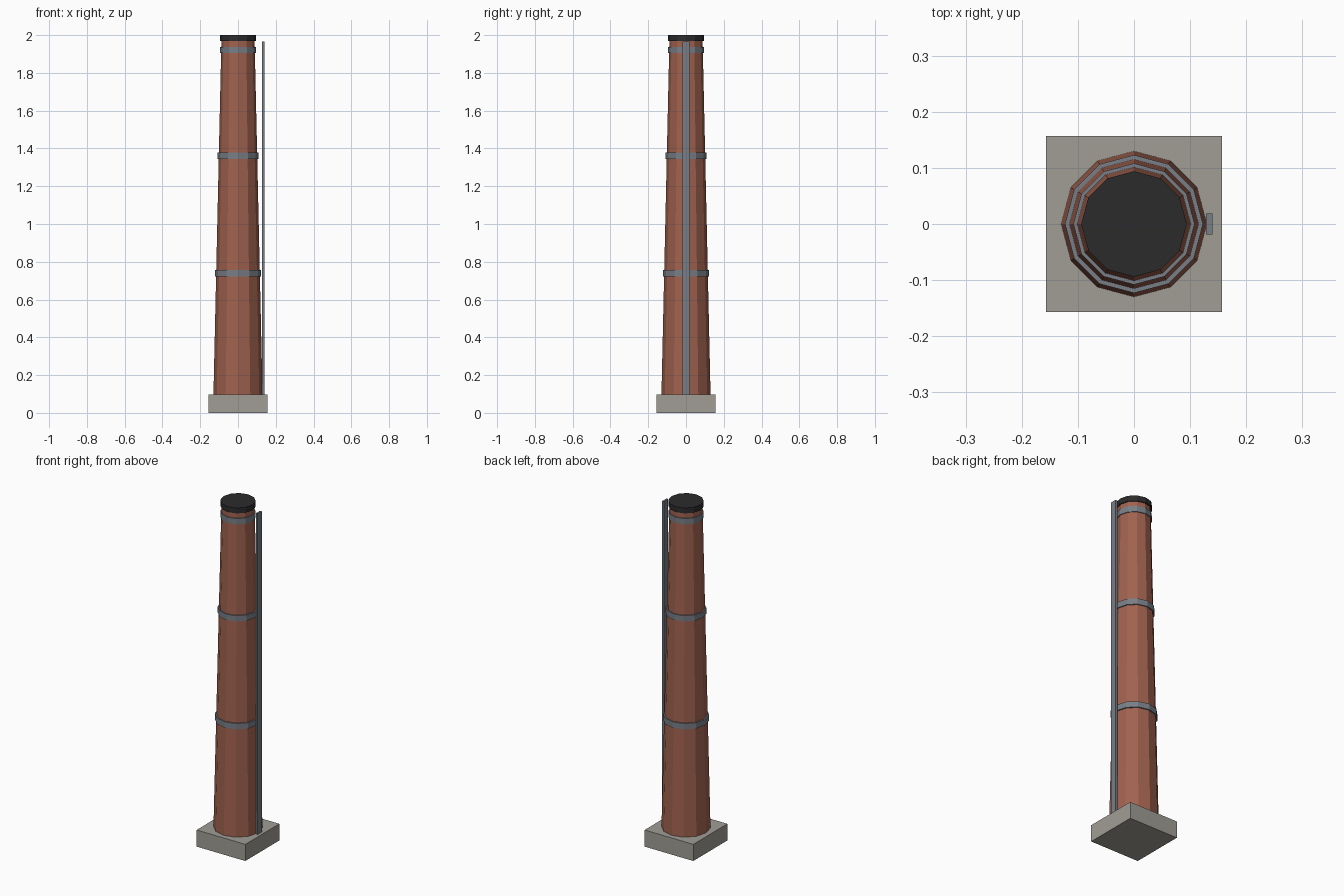
import bpy, math

if "Cube" in bpy.data.objects:
    bpy.data.objects.remove(bpy.data.objects["Cube"])


def material(name, rgb):
    m = bpy.data.materials.new(name)
    lin = [((c / 255 + 0.055) / 1.055) ** 2.4 for c in rgb]
    m.diffuse_color = (*lin, 1)
    m.use_nodes = True
    m.node_tree.nodes["Principled BSDF"].inputs["Base Color"].default_value = m.diffuse_color
    return m


BRICK = material("brick", (160, 98, 79))
STONE = material("stone", (160, 157, 149))
SOOT = material("soot", (43, 43, 43))
STEEL = material("steel", (120, 126, 134))


def finish(name, mat):
    ob = bpy.context.object
    ob.name = name
    ob.data.materials.append(mat)
    return ob


def tube(name, r1, r2, z1, z2, mat):
    # 12-sided solid with a corner on each axis
    bpy.ops.mesh.primitive_cone_add(vertices=12, radius1=r1, radius2=r2,
                                    depth=z2 - z1, location=(0, 0, (z1 + z2) / 2))
    return finish(name, mat)


def box(name, lo, hi, mat):
    bpy.ops.mesh.primitive_cube_add(size=1, location=[(a + b) / 2 for a, b in zip(lo, hi)])
    bpy.context.object.scale = [b - a for a, b in zip(lo, hi)]
    return finish(name, mat)


# plinth, tapered stack and cap
box("base_plinth", (-0.157, -0.157, 0), (0.157, 0.157, 0.097), STONE)
tube("brick_stack", 0.13, 0.088, 0.097, 1.97, BRICK)
tube("top_cap", 0.094, 0.094, 1.968, 2.0, SOOT)

# reinforcing bands
for i, (z, r) in enumerate([(0.739, 0.123), (1.361, 0.108), (1.921, 0.094)]):
    tube(f"band_{i + 1}", r, r, z - 0.017, z + 0.017, STEEL)

# service ladder strip on the right side
box("ladder_strip", (0.128, -0.019, 0.097), (0.14, 0.019, 1.967), STEEL)
